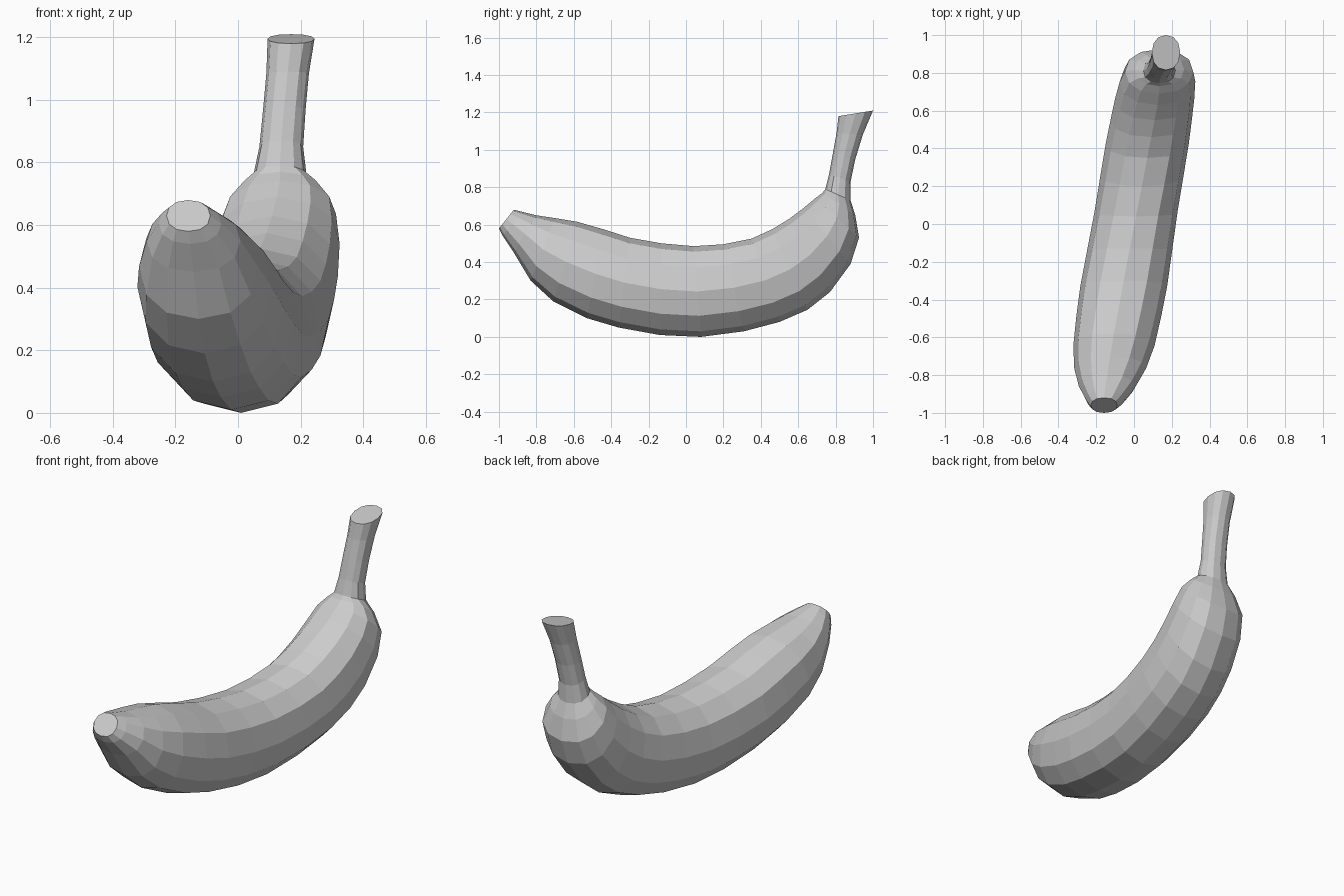
import bpy
import bmesh
from math import cos, sin, copysign, pi
from mathutils import Vector

SIDES = 12
ROUNDNESS = 0.9

# Each rib: outer edge (y, z), inner edge (y, z), half width
BODY_RIBS = [
    ((-1, .58), (-.92, .68), .07),
    ((-.98, .54), (-.88, .67), .1),
    ((-.92, .45), (-.8, .65), .15),
    ((-.83, .3), (-.7, .635), .19),
    ((-.71, .19), (-.58, .615), .215),
    ((-.53, .1), (-.44, .575), .225),
    ((-.36, .05), (-.3, .53), .23),
    ((-.14, .01), (-.13, .5), .225),
    ((.08, 0), (.04, .485), .22),
    ((.31, .03), (.2, .495), .22),
    ((.5, .08), (.35, .525), .22),
    ((.65, .145), (.46, .575), .215),
    ((.77, .24), (.55, .63), .21),
    ((.88, .39), (.63, .69), .2),
    ((.925, .53), (.69, .74), .18),
    ((.905, .65), (.73, .77), .13),
    ((.88, .73), (.745, .79), .085),
]
STALK_RIBS = [
    ((.88, .83), (.765, .87), .07),
    ((.905, .95), (.785, .98), .068),
    ((.945, 1.08), (.805, 1.09), .068),
    ((1, 1.21), (.815, 1.18), .075),
]


def soften(value):
    """Push a circle coordinate slightly towards a squarer outline."""
    return copysign(abs(value) ** ROUNDNESS, value)


def sideways(y, z):
    """The fruit lies askew, and its stalk leans a little further."""
    return 0.165 * y + 0.05 * max(0, z - 0.8)


def add_rib(bm, outer, inner, half_width):
    """Add one closed cross-section between the outer and inner edges."""
    outer, inner = Vector((0, *outer)), Vector((0, *inner))
    centre = (outer + inner) / 2
    centre.x = sideways(centre.y, centre.z)
    up = (inner - outer) / 2
    across = Vector((half_width, 0, 0))
    rib = []
    for step in range(SIDES):
        angle = 2 * pi * step / SIDES
        point = centre + across * soften(cos(angle)) + up * soften(sin(angle))
        rib.append(bm.verts.new(point))
    return rib


def build_banana(name, ribs, material):
    """Loft a skin through all ribs and close both ends."""
    bm = bmesh.new()
    loops = [add_rib(bm, *rib) for rib in ribs]
    for first, second in zip(loops, loops[1:]):
        for side in range(SIDES):
            following = (side + 1) % SIDES
            bm.faces.new((first[side], first[following],
                          second[following], second[side]))
    bm.faces.new(loops[0])
    bm.faces.new(loops[-1])
    bmesh.ops.recalc_face_normals(bm, faces=bm.faces)
    mesh = bpy.data.meshes.new(name)
    bm.to_mesh(mesh)
    bm.free()
    mesh.materials.append(material)
    fruit = bpy.data.objects.new(name, mesh)
    bpy.context.scene.collection.objects.link(fruit)
    return fruit


def flat_colour(name, colour):
    material = bpy.data.materials.new(name)
    material.use_nodes = True
    material.diffuse_color = colour
    shader = material.node_tree.nodes["Principled BSDF"]
    shader.inputs["Base Color"].default_value = colour
    return material


default_cube = bpy.data.objects.get("Cube")
if default_cube:
    bpy.data.objects.remove(default_cube)

# Curved fruit with its stalk, as one faceted skin
grey = flat_colour("plain grey", (.6, .6, .6, 1))
build_banana("banana", BODY_RIBS + STALK_RIBS, grey)
